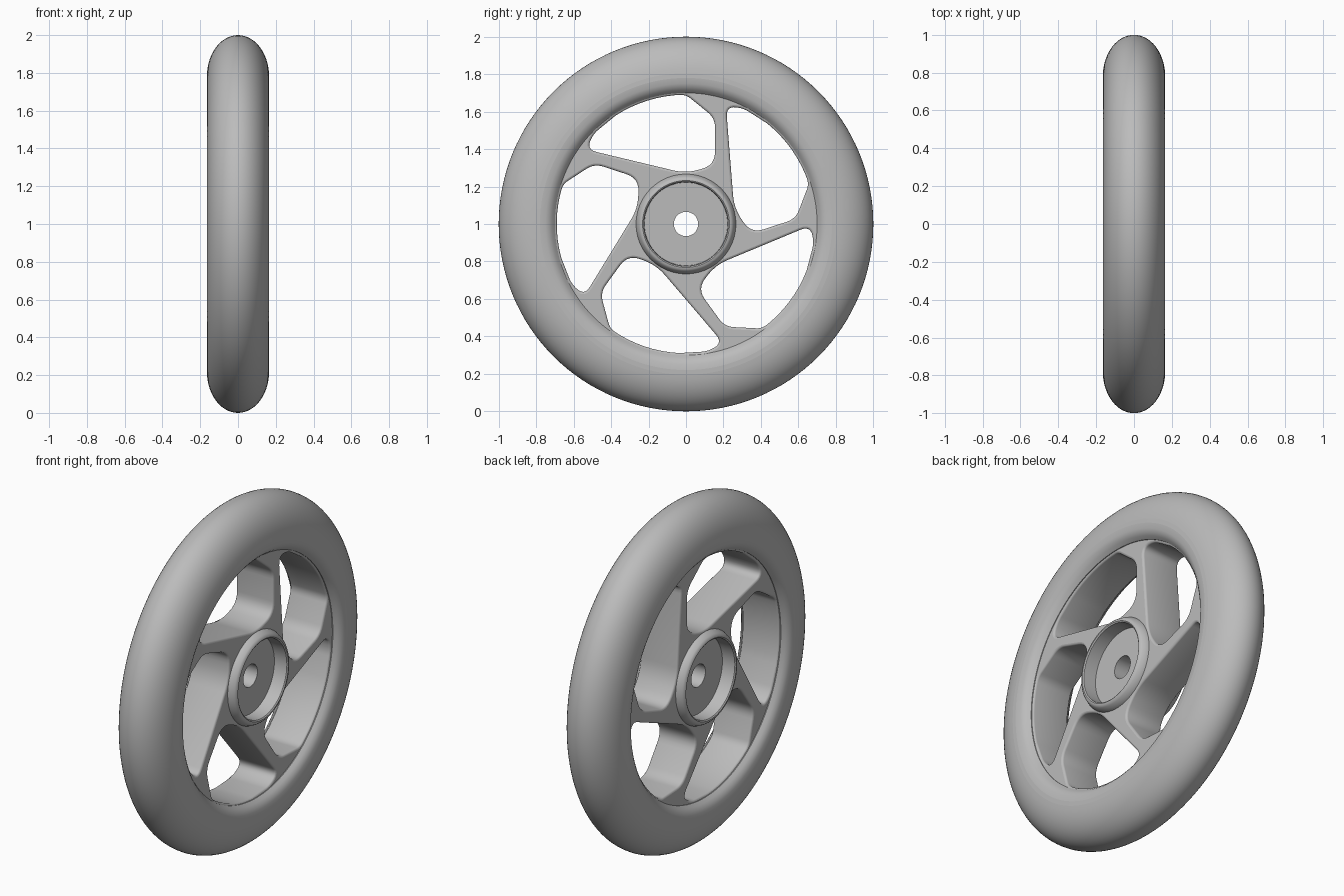
import bpy, bmesh, math
from mathutils import Vector, Matrix

if "Cube" in bpy.data.objects:
    bpy.data.objects.remove(bpy.data.objects["Cube"])

CENTRE = Vector((0, 0, 1))
grey = bpy.data.materials.new("plain grey")
grey.use_nodes = True
colour = (0.5, 0.5, 0.5, 1)
grey.diffuse_color = colour
grey.node_tree.nodes["Principled BSDF"].inputs["Base Color"].default_value = colour


def make_object(name, bm):
    """Smooth the curved faces, keep flat sides flat and sharp edges sharp."""
    bmesh.ops.recalc_face_normals(bm, faces=bm.faces)
    for face in bm.faces:
        face.smooth = abs(face.normal.x) < 0.999
    for edge in bm.edges:
        edge.smooth = edge.calc_face_angle(0) < math.radians(35)
    mesh = bpy.data.meshes.new(name)
    bm.to_mesh(mesh)
    bm.free()
    mesh.materials.append(grey)
    obj = bpy.data.objects.new(name, mesh)
    obj.location = CENTRE
    bpy.context.collection.objects.link(obj)


def lathe(name, half, steps=128):
    """Mirror a (radius, x) half profile and spin it around the x axis."""
    profile = half + [(r, -x) for r, x in reversed(half) if x > 0]
    n = len(profile)
    bm = bmesh.new()
    rings = []
    for i in range(steps):
        t = math.tau * i / steps
        rings.append([bm.verts.new((x, r * math.cos(t), r * math.sin(t))) for r, x in profile])
    for i, a in enumerate(rings):
        b = rings[(i + 1) % steps]
        for j in range(n):
            k = (j + 1) % n
            bm.faces.new((a[j], a[k], b[k], b[j]))
    make_object(name, bm)


def rounded(corners, steps=6):
    """Round each (y, z, distance) corner with a quadratic curve."""
    out = []
    n = len(corners)
    for i, (y, z, d) in enumerate(corners):
        p = Vector((y, z))
        if d == 0:
            out.append(p)
            continue
        a, b = (p + (Vector(corners[j % n][:2]) - p).normalized() * d for j in (i - 1, i + 1))
        for k in range(steps + 1):
            t = k / steps
            out.append(a * (1 - t) ** 2 + p * 2 * t * (1 - t) + b * t * t)
    return out


def circle(radius, steps=128):
    return [Vector((radius * math.cos(math.tau * i / steps),
                    radius * math.sin(math.tau * i / steps))) for i in range(steps)]


# Tyre: sloped inner lip, then an elliptical tread
tyre = [(0.70, 0.11), (0.70, 0.124), (0.715, 0.142), (0.73, 0.154), (0.75, 0.162)]
tyre += [(0.78 + 0.22 * math.sin(a), 0.165 * math.cos(a))
         for a in (math.pi / 2 * i / 14 for i in range(14))]
lathe("tyre", tyre + [(1.0, 0)])

# Hub: axle hole, recessed floor, raised lip and outer fillet
lathe("hub", [(0.065, 0.08), (0.222, 0.08), (0.225, 0.158), (0.232, 0.163), (0.243, 0.161),
              (0.252, 0.152), (0.26, 0.138), (0.266, 0.124), (0.268, 0.11)])

# Window outline between two swept spokes
arc = [(0.69 * math.cos(a), 0.69 * math.sin(a), 0)
       for a in (math.radians(123 - 4 * i) for i in range(8))]
window = rounded([(0.0, 0.27, 0.07), (-0.535, 0.398, 0.06), (-0.49, 0.485, 0.03)] + arc
                 + [(0.0, 0.69, 0.03), (0.155, 0.565, 0.05), (0.155, 0.315, 0.07)])

# Spokes: a filled curve with five windows, extruded with softened edges
SOFT = 0.012
curve = bpy.data.curves.new("spoke_outline", 'CURVE')
curve.dimensions = '2D'
curve.fill_mode = 'BOTH'
curve.extrude = 0.12 - SOFT
curve.bevel_depth = SOFT
curve.bevel_resolution = 2
curve.offset = -SOFT
loops = [circle(0.74), circle(0.245)]
for k in range(5):
    turn = Matrix.Rotation(math.tau * k / 5, 2)
    loops.append([turn @ p for p in window])
for loop in loops:
    spline = curve.splines.new('POLY')
    spline.points.add(len(loop) - 1)
    for point, p in zip(spline.points, loop):
        point.co = (p.x, p.y, 0, 1)
    spline.use_cyclic_u = True

outline = bpy.data.objects.new("spoke_outline", curve)
bpy.context.collection.objects.link(outline)
depsgraph = bpy.context.evaluated_depsgraph_get()
plate = bpy.data.meshes.new_from_object(outline.evaluated_get(depsgraph))
bpy.data.objects.remove(outline)

# Stand the plate up so that its thickness runs along x
bm = bmesh.new()
bm.from_mesh(plate)
bpy.data.meshes.remove(plate)
bmesh.ops.remove_doubles(bm, verts=bm.verts, dist=0.0001)
upright = Matrix(((0, 0, 1), (1, 0, 0), (0, 1, 0)))
bmesh.ops.transform(bm, matrix=upright.to_4x4(), verts=bm.verts)
make_object("spokes", bm)
